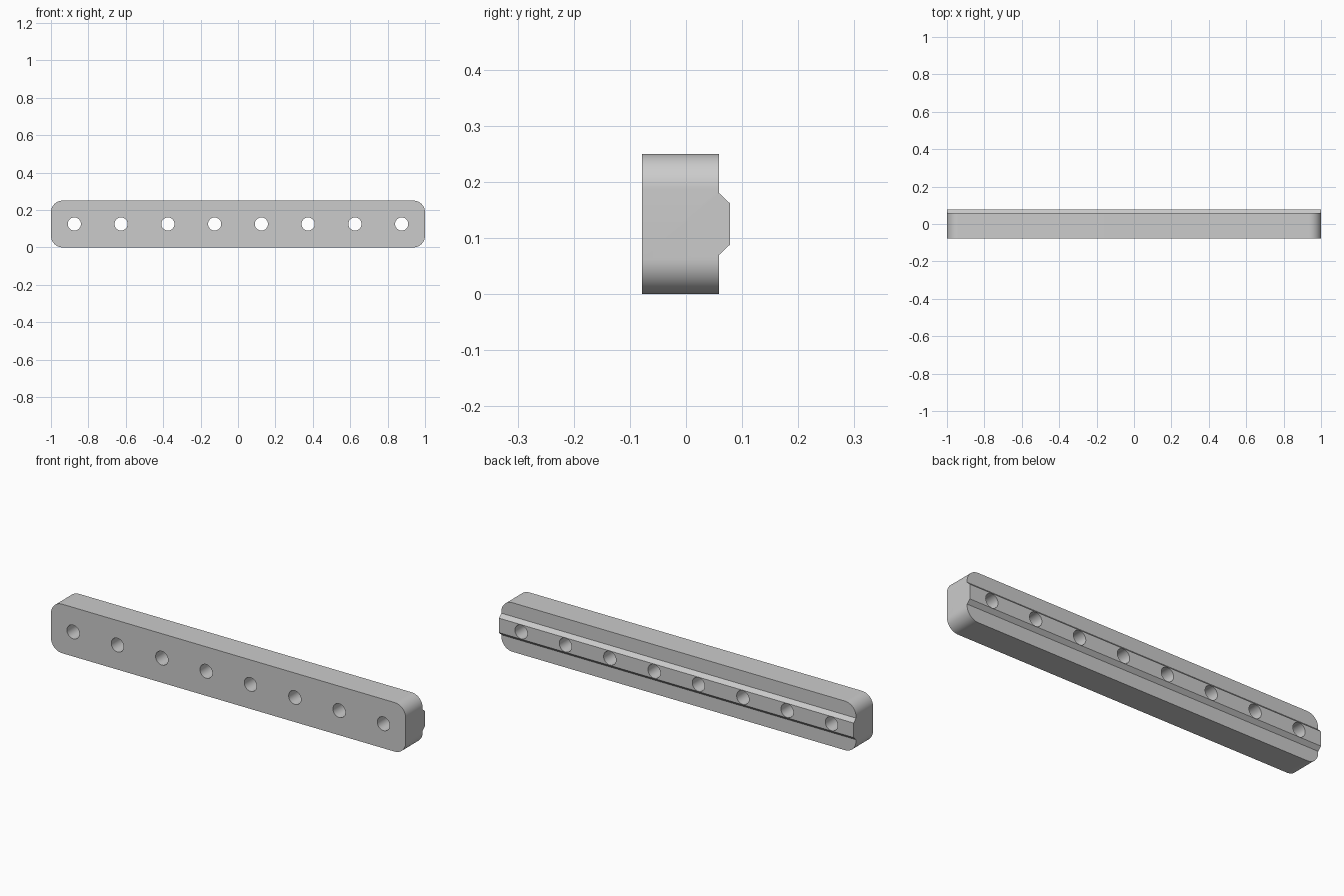
import bpy
import bmesh
from math import cos, sin, pi, radians
from mathutils import Vector

if "Cube" in bpy.data.objects:
    bpy.data.objects.remove(bpy.data.objects["Cube"], do_unlink=True)

HEIGHT, RADIUS, HOLE = 0.25, 0.0625, 0.035
FRONT, BACK, RIDGE = -0.078, 0.059, 0.078

grey = bpy.data.materials.new("plain grey")
grey.use_nodes = True
colour = (0.6, 0.6, 0.6, 1)
grey.diffuse_color = colour
grey.node_tree.nodes["Principled BSDF"].inputs["Base Color"].default_value = colour


def prism(name, points, sweep):
    """Sweep a closed outline along a vector into a solid."""
    bm = bmesh.new()
    face = bm.faces.new([bm.verts.new(p) for p in points])
    swept = bmesh.ops.extrude_face_region(bm, geom=[face], use_keep_orig=True)
    moved = [v for v in swept["geom"] if isinstance(v, bmesh.types.BMVert)]
    bmesh.ops.translate(bm, verts=moved, vec=Vector(sweep))
    bmesh.ops.recalc_face_normals(bm, faces=bm.faces)
    mesh = bpy.data.meshes.new(name)
    bm.to_mesh(mesh)
    bm.free()
    mesh.materials.append(grey)
    obj = bpy.data.objects.new(name, mesh)
    bpy.context.collection.objects.link(obj)
    return obj


def arc(x, z, radius, start, end, steps, y=-0.2):
    angles = [start + (end - start) * i / steps for i in range(steps + 1)]
    return [(x + radius * cos(a), y, z + radius * sin(a)) for a in angles]


def cut(target, cutter, operation):
    cutter.hide_render = True
    mod = target.modifiers.new("cut", 'BOOLEAN')
    mod.operation, mod.solver, mod.object = operation, 'EXACT', cutter
    bpy.context.view_layer.objects.active = target
    bpy.ops.object.modifier_apply(modifier=mod.name)
    bpy.data.objects.remove(cutter, do_unlink=True)


# Bar section with a chamfered ridge along the back
middle = HEIGHT / 2
half = [(FRONT, 0.2), (BACK, 0.2), (BACK, 0.055), (RIDGE, 0.037)]
section = [(y, middle + h) for y, h in half]
section += [(y, middle - h) for y, h in reversed(half)]
bar = prism("drilled_bar", [(-1.1, y, z) for y, z in section], (2.2, 0, 0))

# Trim the bar to its rounded outline
outline = []
for i, (sx, top) in enumerate([(1, 1), (-1, 1), (-1, 0), (1, 0)]):
    z = HEIGHT - RADIUS if top else RADIUS
    outline += arc(sx * (1 - RADIUS), z, RADIUS, i * pi / 2, (i + 1) * pi / 2, 12)
cut(bar, prism("outline_cutter", outline, (0, 0.4, 0)), 'INTERSECT')

# Row of eight through holes
for i in range(8):
    circle = arc(-0.875 + i * 0.25, middle, HOLE, 0, 2 * pi, 40)[:-1]
    cut(bar, prism("hole_cutter", circle, (0, 0.4, 0)), 'DIFFERENCE')

bpy.ops.object.select_all(action='DESELECT')
bar.select_set(True)
bpy.context.view_layer.objects.active = bar
bpy.ops.object.shade_smooth_by_angle(angle=radians(30))
